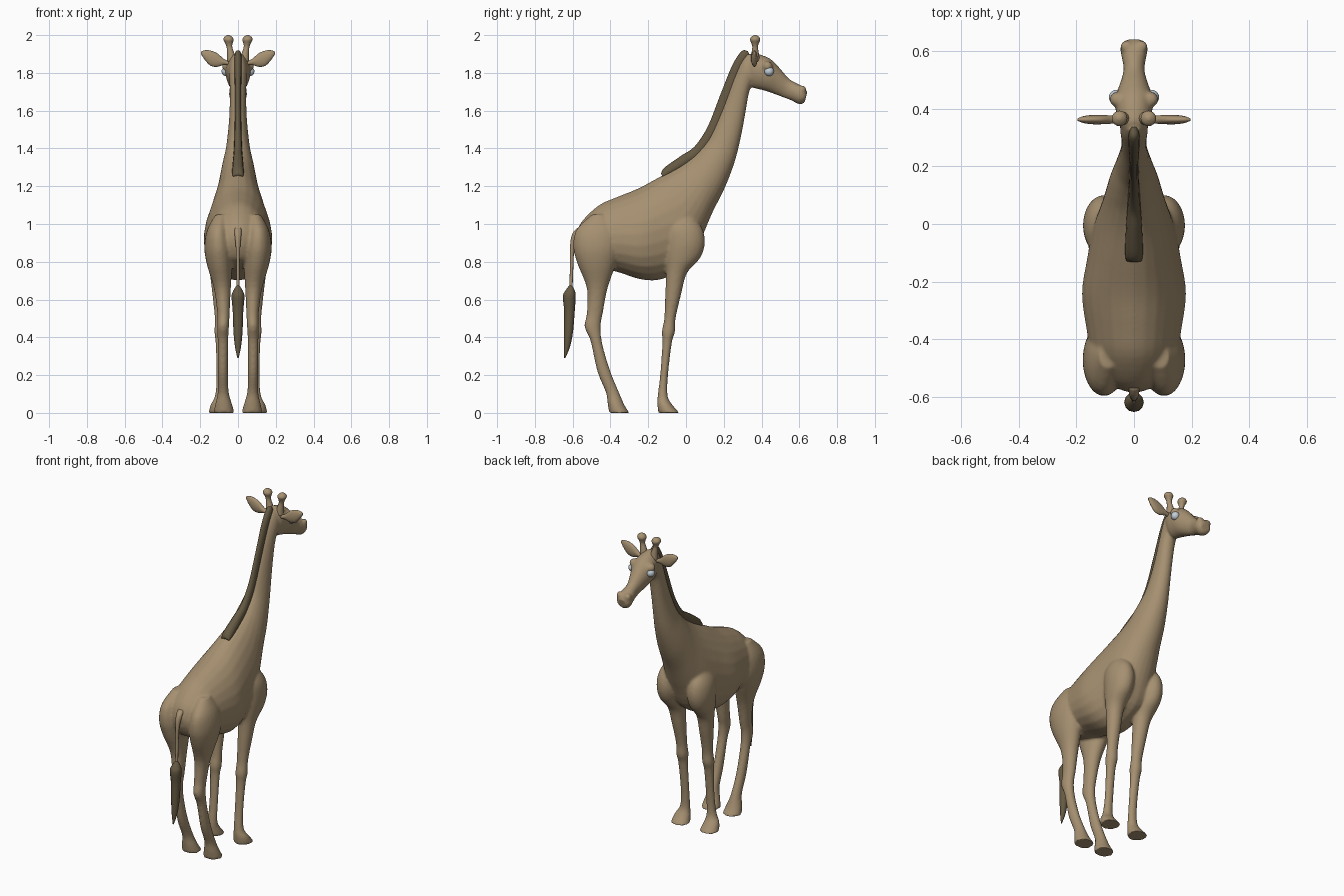
import bpy, bmesh, math
from mathutils import Vector as V


def material(name, rgb):
    m = bpy.data.materials.new(name)
    m.diffuse_color = (*rgb, 1)
    return m


TAN = material("tan_hide", (0.38, 0.28, 0.165))
DARK = material("dark_hair", (0.13, 0.10, 0.055))
GLASS = material("eye_grey", (0.55, 0.62, 0.68))


def spline(p, q, r, s, t):
    return q + (r - p) * (t / 2) + (p * 2 - q * 5 + r * 4 - s) * (t * t / 2) \
        + (q * 3 - p - r * 3 + s) * (t ** 3 / 2)


def loft(bm, rings, egg=0.0, sides=24, steps=4):
    """Smooth closed tube through rings of (centre, side axis, up axis)."""
    n, dense = len(rings), []
    for i in range(n - 1):
        four = [rings[max(0, min(n - 1, i + k))] for k in (-1, 0, 1, 2)]
        for j in range(steps):
            dense.append([spline(*[f[c] for f in four], j / steps) for c in range(3)])
    dense.append(rings[-1])
    loops = []
    for c, u, v in dense:
        loop = []
        for k in range(sides):
            a = 2 * math.pi * k / sides
            loop.append(bm.verts.new(c + u * math.cos(a) * (1 - egg * math.sin(a)) + v * math.sin(a)))
        loops.append(loop)
    for a, b in zip(loops, loops[1:]):
        for k in range(sides):
            m = (k + 1) % sides
            bm.faces.new((a[k], a[m], b[m], b[k]))
    bm.faces.new(loops[0])
    bm.faces.new(loops[-1][::-1])


def profile(rows, side=1):
    """Rows of (y, z) edge, (y, z) opposite edge, half width, x offset."""
    out = []
    for ay, az, by, bz, w, *x in rows:
        a, b = V((0, ay, az)), V((0, by, bz))
        out.append(((a + b) / 2 + V((side * x[0] if x else 0, 0, 0)), V((w, 0, 0)), (a - b) / 2))
    return out


def ball(bm, at, r):
    vs = bmesh.ops.create_uvsphere(bm, u_segments=20, v_segments=12, radius=r)["verts"]
    bmesh.ops.translate(bm, verts=vs, vec=at)


def finish(bm, name, mat):
    bmesh.ops.recalc_face_normals(bm, faces=bm.faces)
    me = bpy.data.meshes.new(name)
    for f in bm.faces:
        f.smooth = True
    bm.to_mesh(me)
    bm.free()
    me.materials.append(mat)
    ob = bpy.data.objects.new(name, me)
    bpy.context.collection.objects.link(ob)
    return ob


# Torso and neck: back line, belly line, half width
torso = [(-.585, .94, -.575, .87, .03), (-.55, 1.015, -.54, .81, .10), (-.46, 1.10, -.46, .77, .145),
         (-.36, 1.145, -.36, .745, .165), (-.25, 1.19, -.23, .705, .18), (-.13, 1.255, -.12, .71, .163),
         (-.03, 1.31, .01, .78, .14), (.04, 1.36, .08, .92, .115), (.08, 1.40, .14, 1.06, .098),
         (.105, 1.43, .205, 1.19, .083), (.13, 1.47, .26, 1.335, .064), (.17, 1.56, .295, 1.48, .05),
         (.21, 1.66, .315, 1.59, .044), (.25, 1.77, .335, 1.70, .044), (.29, 1.86, .36, 1.76, .048),
         (.325, 1.905, .38, 1.80, .042)]
# Head: crown to muzzle
head = [(.318, 1.88, .328, 1.77, .03), (.35, 1.905, .35, 1.725, .055), (.40, 1.895, .40, 1.71, .064),
        (.45, 1.872, .435, 1.70, .064), (.495, 1.827, .475, 1.685, .049), (.545, 1.77, .52, 1.668, .036),
        (.59, 1.744, .56, 1.653, .042), (.62, 1.727, .60, 1.633, .048), (.642, 1.70, .628, 1.642, .034)]
# Legs: rear edge, front edge, half width, x offset
front_leg = [(-.06, 1.05, .03, 1.05, .03, .10), (-.11, .98, .085, .98, .062, .105),
             (-.11, .90, .10, .90, .072, .105), (-.11, .82, .075, .82, .063, .105),
             (-.105, .74, .005, .74, .05, .10), (-.11, .63, -.025, .63, .041, .095),
             (-.115, .50, -.055, .50, .033, .09), (-.128, .43, -.058, .43, .035, .09),
             (-.125, .37, -.075, .37, .029, .09), (-.137, .20, -.095, .20, .026, .088),
             (-.15, .09, -.097, .09, .030, .092), (-.152, .05, -.07, .04, .045, .10),
             (-.147, 0, -.033, 0, .056, .10)]
hind_leg = [(-.50, 1.05, -.42, 1.05, .03, .09), (-.58, .97, -.36, .97, .058, .105),
            (-.597, .88, -.345, .88, .074, .104), (-.575, .79, -.37, .79, .068, .098),
            (-.525, .66, -.415, .66, .045, .083), (-.525, .53, -.44, .53, .033, .077),
            (-.537, .455, -.452, .455, .031, .079), (-.505, .38, -.442, .36, .028, .08),
            (-.47, .22, -.40, .22, .027, .08), (-.425, .11, -.355, .11, .029, .078),
            (-.415, .05, -.325, .04, .045, .076), (-.407, 0, -.298, 0, .056, .074)]

# Body: all hide parts fused into one skin
bm = bmesh.new()
loft(bm, profile(torso), egg=0.12)
loft(bm, profile(head), egg=-0.1)
for s in (-1, 1):
    loft(bm, profile(front_leg, s))
    loft(bm, profile(hind_leg, s))
    ball(bm, (s * .058, .432, 1.835), .027)      # brow
    ball(bm, (s * .026, .615, 1.712), .022)      # nostril
body = finish(bm, "body", TAN)
rm = body.modifiers.new("fuse", "REMESH")
rm.mode, rm.voxel_size, rm.use_smooth_shade = "VOXEL", 0.008, True
sm = body.modifiers.new("soften", "SMOOTH")
sm.factor, sm.iterations = 0.5, 5

for s, label in ((-1, "left"), (1, "right")):
    # Ear: leaf shape reaching sideways
    bm = bmesh.new()
    ear = [(.045, 1.85, .012, .010), (.075, 1.858, .014, .016), (.11, 1.868, .016, .036),
           (.145, 1.878, .016, .040), (.175, 1.894, .012, .026), (.196, 1.906, .004, .006)]
    loft(bm, [(V((s * x, .362, z)), V((0, t, 0)), V((0, 0, h))) for x, z, t, h in ear])
    finish(bm, label + "_ear", TAN)
    # Horn: stalk with rounded knob
    bm = bmesh.new()
    horn = [(.032, 1.86, .026), (.038, 1.90, .020), (.045, 1.935, .015), (.048, 1.955, .019),
            (.05, 1.975, .027), (.051, 1.99, .021), (.051, 2.0, .006)]
    loft(bm, [(V((s * x, .366, z)), V((r, 0, 0)), V((0, r, 0))) for x, z, r in horn], sides=16)
    finish(bm, label + "_horn", TAN)
    # Eye
    bm = bmesh.new()
    ball(bm, (s * .062, .440, 1.808), .025)
    finish(bm, label + "_eye", GLASS)

# Mane: ridge from withers to crown
bm = bmesh.new()
mane = [(-.132, 1.268, -.12, 1.24, .028), (-.112, 1.30, -.07, 1.26, .031), (-.02, 1.365, .015, 1.31, .027),
        (.045, 1.41, .095, 1.37, .022), (.115, 1.515, .175, 1.49, .018), (.18, 1.68, .245, 1.65, .016),
        (.245, 1.84, .295, 1.80, .019), (.295, 1.915, .33, 1.87, .018), (.328, 1.915, .345, 1.88, .008)]
loft(bm, profile(mane), sides=12)
finish(bm, "mane", DARK)

# Tail stalk and tuft
bm = bmesh.new()
stalk = [(-.555, .98, .02), (-.585, .945, .018), (-.602, .88, .012), (-.605, .78, .009), (-.61, .65, .009)]
loft(bm, [(V((0, y, z)), V((r, 0, 0)), V((0, r, 0))) for y, z, r in stalk], sides=12)
finish(bm, "tail", TAN)
bm = bmesh.new()
tuft = [(-.61, .675, .008), (-.614, .645, .026), (-.618, .615, .034), (-.617, .54, .028),
        (-.622, .43, .024), (-.63, .35, .016), (-.642, .29, .003)]
loft(bm, [(V((0, y, z)), V((r, 0, 0)), V((0, r, 0))) for y, z, r in tuft], sides=12)
finish(bm, "tail_tuft", DARK)
